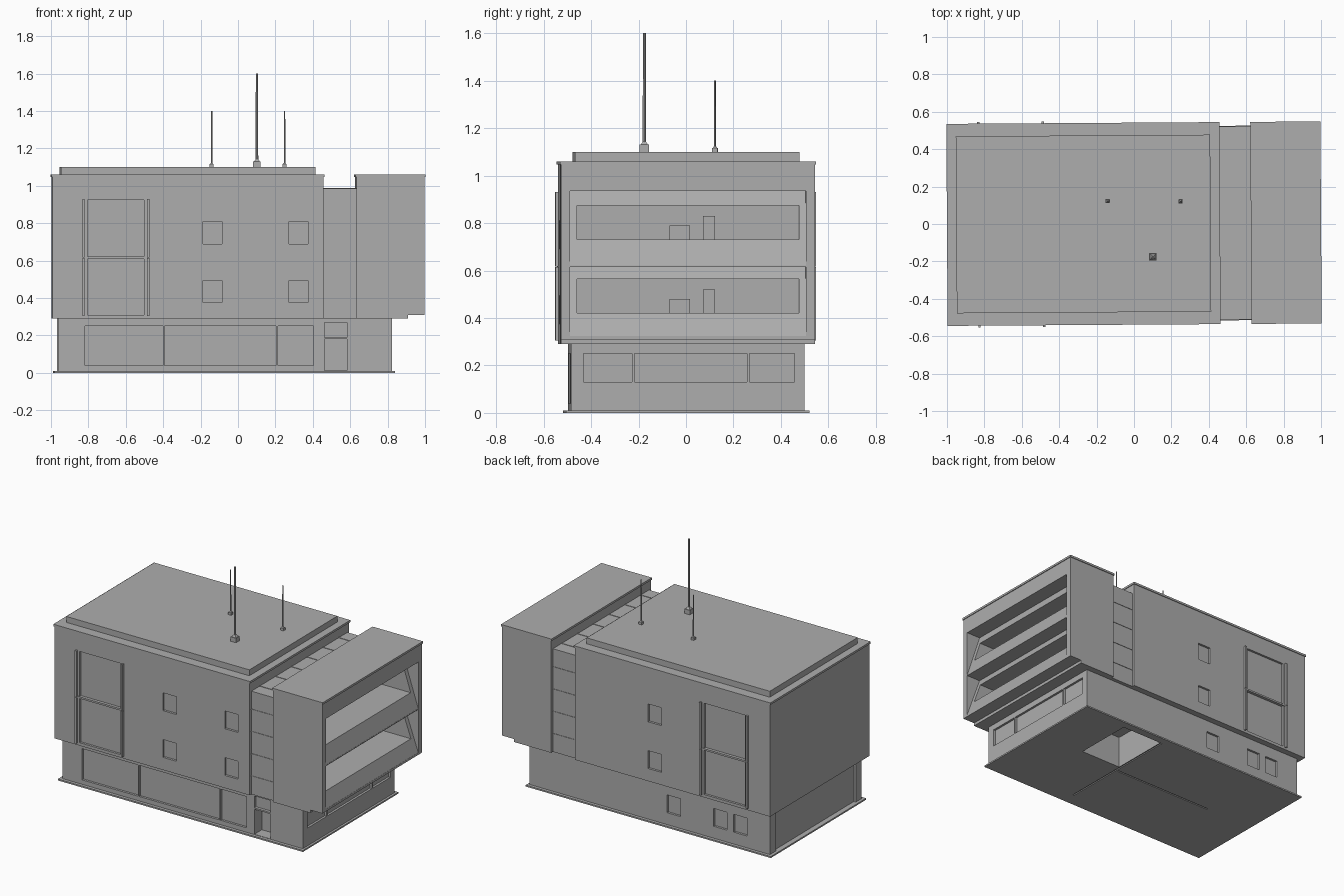
import bpy, bmesh
from mathutils import Matrix

cube = bpy.data.objects.get("Cube")
if cube:
    bpy.data.objects.remove(cube)

# One flat material
GREY = (0.42, 0.42, 0.42, 1)
concrete = bpy.data.materials.new("concrete grey")
concrete.use_nodes = True
concrete.diffuse_color = GREY
concrete.node_tree.nodes["Principled BSDF"].inputs["Base Color"].default_value = GREY

# The whole building sits turned very slightly on its plot
PIVOT = Matrix.Translation((-0.27, 0, 0))
TURN = PIVOT @ Matrix.Rotation(0.0065, 4, "Z") @ PIVOT.inverted()


def finish(name, bm):
    bmesh.ops.recalc_face_normals(bm, faces=bm.faces)
    bm.transform(TURN)
    mesh = bpy.data.meshes.new(name)
    bm.to_mesh(mesh)
    bm.free()
    mesh.materials.append(concrete)
    obj = bpy.data.objects.new(name, mesh)
    bpy.context.collection.objects.link(obj)
    return obj


def prism(name, profile, y0, y1):
    """Extrude an x-z outline along y."""
    bm = bmesh.new()
    face = bm.faces.new([bm.verts.new((x, y0, z)) for x, z in profile])
    ext = bmesh.ops.extrude_face_region(bm, geom=[face])["geom"]
    moved = [v for v in ext if isinstance(v, bmesh.types.BMVert)]
    bmesh.ops.translate(bm, vec=(0, y1 - y0, 0), verts=moved)
    return finish(name, bm)


def box(name, x, y, z):
    return prism(name, [(x[0], z[0]), (x[1], z[0]), (x[1], z[1]), (x[0], z[1])], *y)


def cone(name, x, y, z, r0, r1, sides):
    bm = bmesh.new()
    place = Matrix.Translation((x, y, (z[0] + z[1]) / 2)) @ Matrix.Rotation(0.7854, 4, "Z")
    bmesh.ops.create_cone(bm, cap_ends=True, segments=sides, radius1=r0, radius2=r1,
                          depth=z[1] - z[0], matrix=place)
    return finish(name, bm)


def cut(obj, cutters):
    """Subtract each cutter, bake the result and drop the cutters."""
    for c in cutters:
        c.hide_render = True
        mod = obj.modifiers.new("cut", "BOOLEAN")
        mod.operation, mod.solver, mod.object = "DIFFERENCE", "EXACT", c
    graph = bpy.context.evaluated_depsgraph_get()
    baked = bpy.data.meshes.new_from_object(obj.evaluated_get(graph))
    obj.modifiers.clear()
    obj.data = baked
    for c in cutters:
        bpy.data.objects.remove(c)


def wall_span(side, wall, depth):
    """Y range of a shallow recess in the front (-1) or back (+1) wall."""
    return sorted((side * (wall - depth), side * (wall + 0.05)))


# Ground plate and base storey
PLATE, BASE, MAIN = 0.513, 0.492, 0.535
plate = box("ground_plate", (-0.985, 0.835), (-PLATE, PLATE), (0, 0.01))
base = box("base_storey", (-0.95, 0.82), (-BASE, BASE), (0.01, 0.29))

front = wall_span(-1, BASE, 0.015)
back = wall_span(1, BASE, 0.015)
cuts = [box("cutter", span, front, (0.04, 0.25))
        for span in ((-0.82, -0.405), (-0.395, 0.2), (0.21, 0.4))]
cuts += [box("cutter", (x, x + 0.1), back, (0.09, 0.21)) for x in (-0.3, -0.645, -0.795)]
cuts += [box("cutter", (0.805, 0.9), span, (0.13, 0.25))
         for span in ((-0.44, -0.235), (-0.225, 0.25), (0.26, 0.45))]
cuts.append(box("cutter", (0.46, 0.58), wall_span(-1, BASE, 0.08), (0.012, 0.18)))
cuts.append(box("cutter", (0.46, 0.58), wall_span(-1, BASE, 0.02), (0.19, 0.27)))
STAIR = (0.17, 0.48), (0.05, 0.46)
cuts.append(box("cutter", *STAIR, (-0.05, 0.22)))
cut(base, cuts)

# Underside: stairwell opening and narrow wall slots
cut(plate, [box("cutter", *STAIR, (-0.05, 0.05)),
            box("cutter", (0.155, 0.165), (-0.42, 0.46), (-0.05, 0.007)),
            box("cutter", (-0.62, 0.14), (0.0, 0.01), (-0.05, 0.007))])

for name, s in (("front", -1), ("back", 1)):
    box(f"{name}_corner_post", (-0.965, -0.94), sorted((s * 0.43, s * BASE)), (0.01, 0.29))

# Main block with cap and raised roof slab
main = box("main_block", (-0.995, 0.455), (-MAIN, MAIN), (0.29, 1.046))
box("main_cap", (-1, 0.46), (-0.54, 0.54), (1.046, 1.06))
box("roof_slab", (-0.95, 0.41), (-0.473, 0.473), (1.06, 1.1))

cuts = []
for side in (-1, 1):
    span = wall_span(side, MAIN, 0.015)
    for z in (0.375, 0.69):
        columns = (-0.19, 0.27) if side < 0 else (-0.19,)
        cuts += [box("cutter", (x, x + 0.1), span, (z, z + 0.12)) for x in columns]
    # Tall two-part window with side rails
    for z in ((0.31, 0.61), (0.622, 0.925)):
        cuts.append(box("cutter", (-0.808, -0.505), span, z))
        for x in (-0.835, -0.49):
            box("window_rail", (x, x + 0.012),
                sorted((side * 0.53, side * 0.549)), (z[0] - 0.005, z[1] + 0.005))
    box("window_crossbar", (-0.823, -0.49),
        sorted((side * 0.515, side * 0.54)), (0.61, 0.622))
cut(main, cuts)

# Recessed link between the two blocks, with thin panel joints
box("link_block", (0.45, 0.635), (-0.517, 0.517), (0.29, 0.985))
for i in range(4):
    z = 0.41 + 0.15 * i
    box("link_wall_joint", (0.455, 0.63), (-0.52, 0.52), (z, z + 0.006))
for i in range(6):
    y = -0.43 + 0.17 * i
    box("link_roof_joint", (0.455, 0.63), (y, y + 0.006), (0.98, 0.988))

# Balcony block with stepped underside
END = 0.535
balcony = prism("balcony_block",
                [(0.63, 0.29), (0.905, 0.29), (0.905, 0.31), (0.995, 0.31),
                 (0.995, 1.046), (0.63, 1.046)], -END, END)
box("balcony_cap", (0.625, 1), (-0.54, 0.54), (1.046, 1.06))

cuts = []
for low, high, sill in ((0.325, 0.615, 0.42), (0.622, 0.935, 0.73)):
    # Slanted front wall, then the room behind it
    cuts.append(prism("cutter", [(0.994, low), (1.05, low), (1.05, high), (0.89, high)],
                      -0.497, 0.497))
    cuts.append(box("cutter", (0.65, 1.05), (-0.468, 0.468), (sill, sill + 0.145)))
    box("low_cabinet", (0.68, 0.73), (-0.075, 0.01), (sill - 0.005, sill + 0.06))
    box("tall_cabinet", (0.68, 0.73), (0.065, 0.115), (sill - 0.005, sill + 0.1))
cut(balcony, cuts)

# Roof masts
for name, x, y, top, w in (("main_mast", 0.1, -0.178, 1.6, 0.02),
                           ("left_mast", 0.25, 0.118, 1.4, 0.011),
                           ("right_mast", -0.14, 0.122, 1.4, 0.011)):
    foot = 1.1 + w * 1.5
    box(name + "_foot", (x - w, x + w), (y - w, y + w), (1.1, foot))
    cone(name + "_collar", x, y, (foot, foot + w * 0.7), w * 1.1, w * 0.4, 4)
    cone(name + "_pole", x, y, (foot, top), w * 0.36, w * 0.3, 8)
